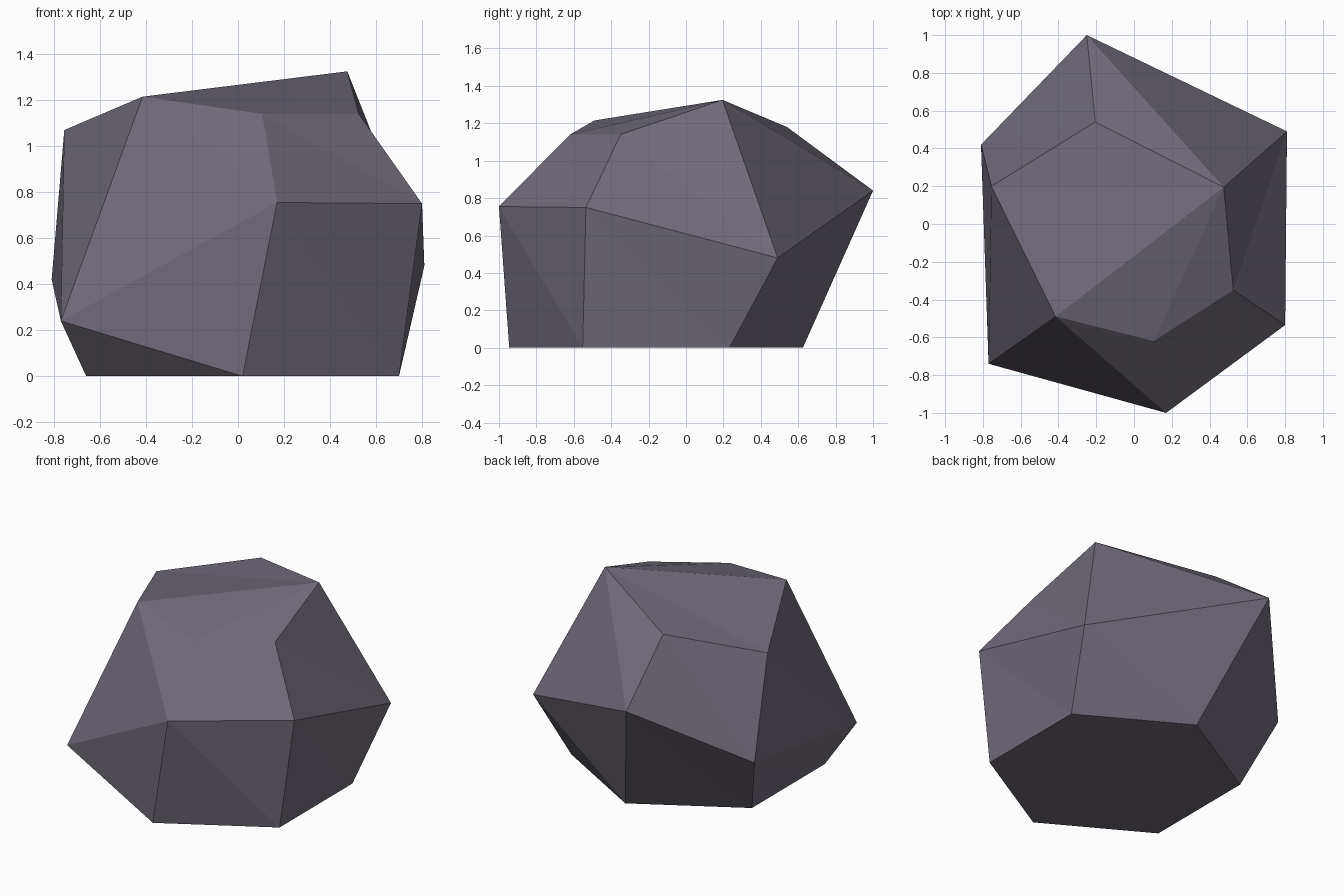
import bpy, bmesh, math

if "Cube" in bpy.data.objects:
    bpy.data.objects.remove(bpy.data.objects["Cube"])

# Rock colour
stone = bpy.data.materials.new("grey violet stone")
stone.diffuse_color = (0.165, 0.147, 0.190, 1)
stone.use_nodes = True
stone.node_tree.nodes["Principled BSDF"].inputs["Base Color"].default_value = stone.diffuse_color

# Three six-sided rings, clockwise from the back point
base = [(0.02 + 0.785 * math.sin(i * math.pi / 3),
         -0.16 + 0.785 * math.cos(i * math.pi / 3), 0) for i in range(6)]
waist = [(-0.25, 1.0, 0.84), (0.81, 0.49, 0.48), (0.80, -0.535, 0.75),
         (0.17, -1.0, 0.755), (-0.77, -0.74, 0.24), (-0.81, 0.42, 0.42)]
crown = [(-0.205, 0.54, 1.18), (0.475, 0.195, 1.325), (0.525, -0.35, 1.14),
         (0.105, -0.62, 1.14), (-0.415, -0.49, 1.215), (-0.755, 0.2, 1.07)]

bm = bmesh.new()
rings = [[bm.verts.new(p) for p in ring] for ring in (base, waist, crown)]

# Side facets, each split along the same diagonal
for low, high in zip(rings, rings[1:]):
    for i in range(6):
        j = (i + 1) % 6
        bm.faces.new((low[i], low[j], high[j]))
        bm.faces.new((low[i], high[j], high[i]))

# Flat underside, and a crown fanned out from its peak
bm.faces.new(rings[0])
top = rings[2]
for i in range(2, 6):
    bm.faces.new((top[1], top[i], top[(i + 1) % 6]))

bmesh.ops.recalc_face_normals(bm, faces=bm.faces[:])
mesh = bpy.data.meshes.new("rock")
bm.to_mesh(mesh)
bm.free()
mesh.materials.append(stone)
bpy.context.collection.objects.link(bpy.data.objects.new("rock", mesh))
